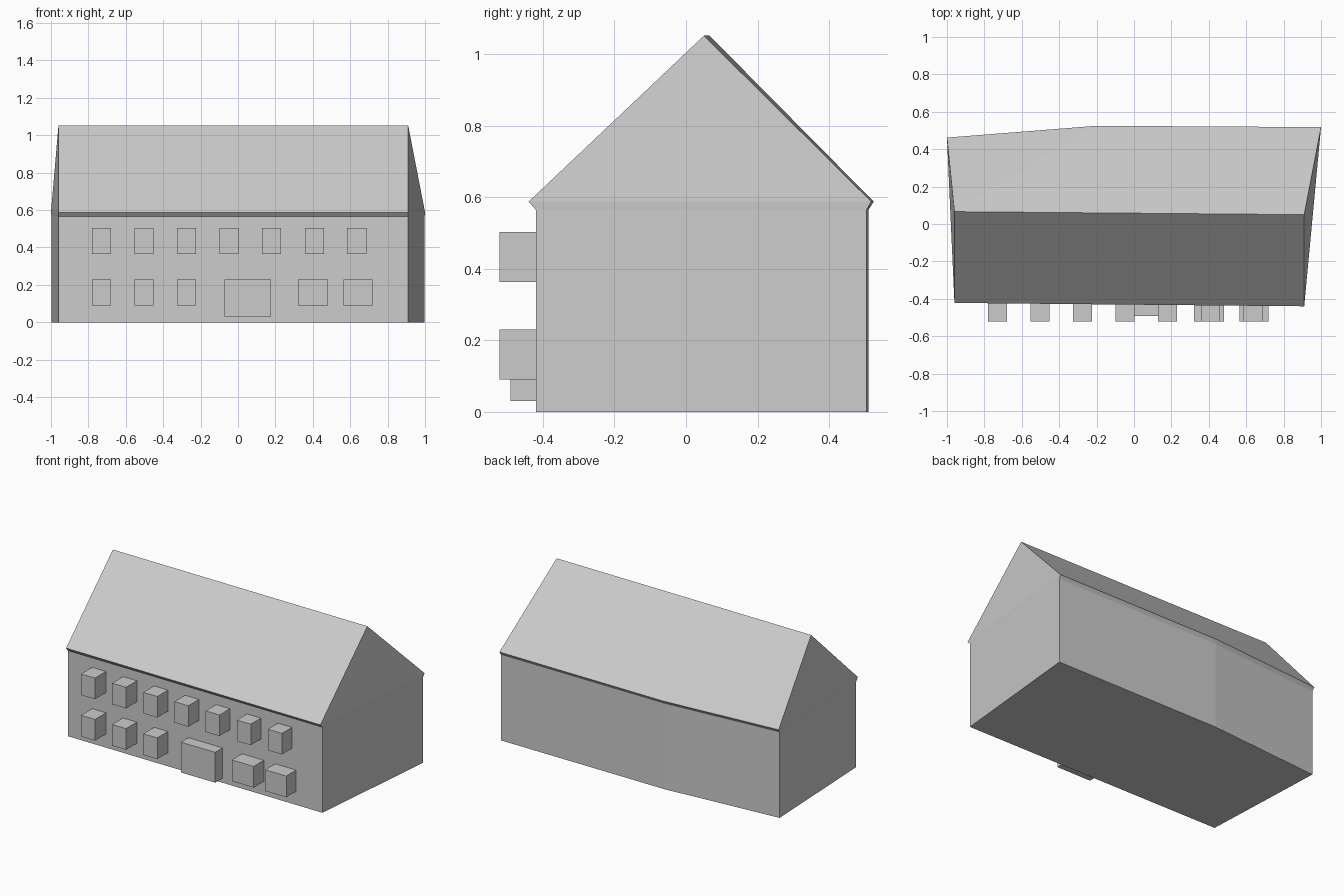
import bpy, bmesh

if "Cube" in bpy.data.objects:
    bpy.data.objects.remove(bpy.data.objects["Cube"])

grey = bpy.data.materials.new("light_grey")
grey.diffuse_color = (0.6, 0.6, 0.6, 1)
grey.use_nodes = True
grey.node_tree.nodes["Principled BSDF"].inputs["Base Color"].default_value = grey.diffuse_color

WALL_TOP, EAVE, RIDGE = 0.565, 0.588, 1.052


def make(name, verts, faces):
    bm = bmesh.new()
    vs = [bm.verts.new(v) for v in verts]
    for f in faces:
        bm.faces.new([vs[i] for i in f])
    me = bpy.data.meshes.new(name)
    bm.to_mesh(me)
    bm.free()
    me.materials.append(grey)
    ob = bpy.data.objects.new(name, me)
    bpy.context.collection.objects.link(ob)
    return ob


def box(name, x0, x1, y0, y1, z0, z1):
    v = [(x, y, z) for z in (z0, z1) for x, y in ((x0, y0), (x1, y0), (x1, y1), (x0, y1))]
    return make(name, v, [(3, 2, 1, 0), (4, 5, 6, 7)] +
                [(i, (i + 1) % 4, (i + 1) % 4 + 4, i + 4) for i in range(4)])


# Slightly irregular footprint, counter-clockwise from front left
wall = [(-0.96, -0.405), (0.91, -0.42), (0.998, 0.505), (-0.2, 0.51), (-0.997, 0.447)]
eave = [(-0.96, -0.422), (0.91, -0.44), (1.0, 0.518), (-0.2, 0.525), (-1.0, 0.462)]
n = len(wall)

# Walls with floor, open under the roof
make("walls",
     [(x, y, 0) for x, y in wall] + [(x, y, WALL_TOP) for x, y in wall],
     [tuple(reversed(range(n)))] +
     [(i, (i + 1) % n, (i + 1) % n + n, i + n) for i in range(n)])

# Roof: flared eave strip, front slope, gables and folded back slope
RL, RR = 2 * n, 2 * n + 1
make("roof",
     [(x, y, WALL_TOP) for x, y in wall] + [(x, y, EAVE) for x, y in eave] +
     [(-0.96, 0.066, RIDGE), (0.91, 0.05, RIDGE)],
     [(i, (i + 1) % n, (i + 1) % n + n, i + n) for i in range(n)] +
     [(n, n + 1, RR, RL), (n + 1, n + 2, RR), (n + 4, n, RL),
      (n + 2, n + 3, RR), (n + 3, RL, RR), (n + 3, n + 4, RL)])

# Projecting window boxes
columns = [-0.73, -0.503, -0.275, -0.048, 0.18, 0.408, 0.635]
for i, x in enumerate(columns):
    box(f"upper_window_{i + 1}", x - 0.051, x + 0.051, -0.522, -0.38, 0.364, 0.503)
for i, x in enumerate(columns[:3]):
    box(f"lower_window_{i + 1}", x - 0.051, x + 0.051, -0.522, -0.38, 0.09, 0.23)
for i, (a, b) in enumerate([(0.32, 0.48), (0.564, 0.718)]):
    box(f"wide_window_{i + 1}", a, b, -0.522, -0.38, 0.09, 0.23)

# Entrance block
box("entrance", -0.073, 0.177, -0.491, -0.38, 0.03, 0.23)
